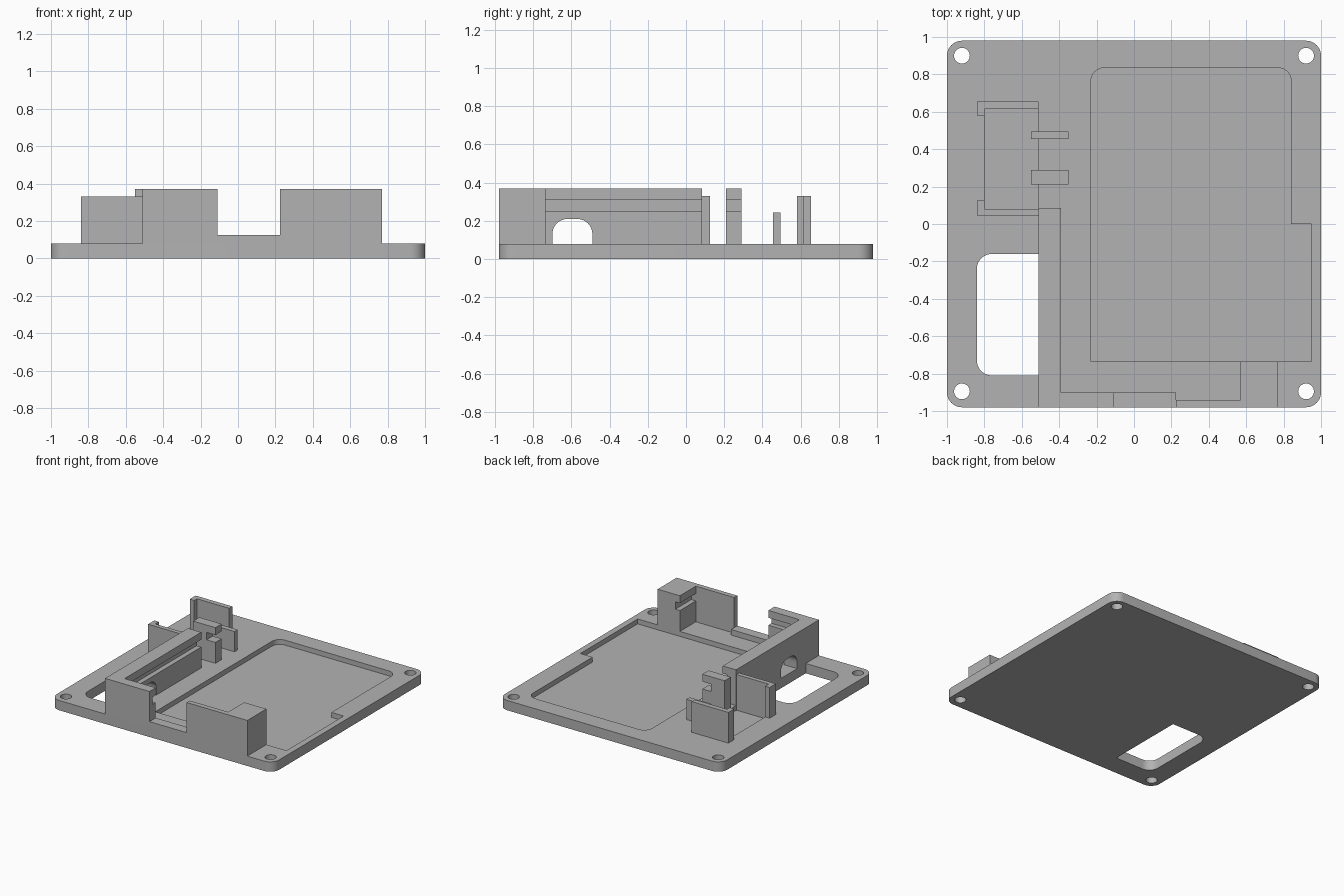
import bpy
from math import pi, cos, sin, radians
from mathutils import Vector, Matrix

if "Cube" in bpy.data.objects:
    bpy.data.objects.remove(bpy.data.objects["Cube"], do_unlink=True)

grey = bpy.data.materials.new("plain grey")
grey.use_nodes = True
COLOR = (0.45, 0.45, 0.45, 1)
grey.diffuse_color = COLOR
grey.node_tree.nodes["Principled BSDF"].inputs["Base Color"].default_value = COLOR

TOP, FLOOR = 0.08, 0.04     # plate top and recess floor
HIGH, SIDE = 0.37, 0.33     # rail and cradle heights


def rounded(points, steps=8):
    """Outline from (x, y) or (x, y, radius) corners; right angles become arcs."""
    out = []
    for i, p in enumerate(points):
        c = Vector(p[:2])
        if len(p) == 2:
            out.append(c)
            continue
        a = (Vector(points[i - 1][:2]) - c).normalized()
        b = (Vector(points[(i + 1) % len(points)][:2]) - c).normalized()
        centre = c + (a + b) * p[2]
        for k in range(steps + 1):
            t = k / steps * pi / 2
            out.append(centre - (b * cos(t) + a * sin(t)) * p[2])
    return out


def rect(x0, x1, y0, y1):
    return [(x0, y0), (x1, y0), (x1, y1), (x0, y1)]


def prism(name, points, z0, z1):
    ring = rounded(points)
    n = len(ring)
    verts = [(p.x, p.y, z) for z in (z0, z1) for p in ring]
    faces = [tuple(reversed(range(n))), tuple(range(n, 2 * n))]
    faces += [(i, (i + 1) % n, n + (i + 1) % n, n + i) for i in range(n)]
    mesh = bpy.data.meshes.new(name)
    mesh.from_pydata(verts, [], faces)
    mesh.materials.append(grey)
    obj = bpy.data.objects.new(name, mesh)
    bpy.context.collection.objects.link(obj)
    return obj


def cut(obj, cutter):
    cutter.hide_render = True
    mod = obj.modifiers.new("cut", "BOOLEAN")
    mod.operation, mod.solver, mod.object = "DIFFERENCE", "EXACT", cutter
    bpy.context.view_layer.update()
    deps = bpy.context.evaluated_depsgraph_get()
    mesh = bpy.data.meshes.new_from_object(obj.evaluated_get(deps))
    obj.modifiers.clear()
    obj.data = mesh
    bpy.data.objects.remove(cutter, do_unlink=True)


# Base plate with rounded corners
R = 0.08
base = prism("base_plate", [(-1, -0.98, R), (1, -0.98, R), (1, 0.98, R), (-1, 0.98, R)], 0, TOP)

# Corner screw holes
for x in (-0.92, 0.92):
    for y in (-0.895, 0.9):
        circle = [(x + 0.042 * cos(k * pi / 16), y + 0.042 * sin(k * pi / 16)) for k in range(32)]
        cut(base, prism("hole_cutter", circle, -0.1, 0.2))

# Through window, large stepped recess and small cradle recess
cut(base, prism("window_cutter", [(-0.84, -0.81, R), (-0.51, -0.81), (-0.51, -0.16),
                                  (-0.84, -0.16, R)], -0.1, 0.2))
cut(base, prism("recess_cutter", [(-0.23, -0.735), (0.95, -0.735), (0.95, 0), (0.84, 0),
                                  (0.84, 0.835, 0.07), (-0.23, 0.835, 0.07)], FLOOR, 0.2))
cut(base, prism("cradle_cutter", rect(-0.80, -0.51, 0.08, 0.615), FLOOR, 0.2))

# Long side rail turning into the front wall
rail = prism("side_rail", [(-0.51, -0.98), (-0.11, -0.98), (-0.11, -0.9), (-0.39, -0.9),
                           (-0.39, 0.085), (-0.51, 0.085)], TOP, HIGH)

# Arched cable passage through the rail
arch = prism("arch_cutter", [(-0.7, 0), (-0.49, 0), (-0.49, 0.21, R), (-0.7, 0.21, R)], -0.7, -0.3)
arch.data.transform(Matrix(((0, 0, 1, 0), (1, 0, 0, 0), (0, 1, 0, 0), (0, 0, 0, 1))))
cut(rail, arch)

# Front corner block, low sill and posts
block = prism("front_block", [(0.225, -0.98), (0.77, -0.98), (0.77, -0.735), (0.57, -0.735),
                              (0.57, -0.94), (0.225, -0.94)], TOP, HIGH)
sill = prism("front_sill", rect(-0.11, 0.225, -0.98, -0.9), TOP, 0.125)
post = prism("slotted_post", rect(-0.55, -0.35, 0.21, 0.29), FLOOR, HIGH)
stop = prism("short_post", rect(-0.55, -0.35, 0.455, 0.495), FLOOR, 0.245)

# Slot for a board, cut through every part that grips it
for part in (rail, block, post):
    cut(part, prism("slot_cutter", rect(-0.43, 0.61, -0.94, 0.5), 0.25, 0.31))

# Cradle end walls with lips
front_cradle = prism("cradle_front_wall", [(-0.84, 0.045), (-0.51, 0.045), (-0.51, 0.08),
                                           (-0.80, 0.08), (-0.80, 0.125), (-0.84, 0.125)], TOP, SIDE)
back_cradle = prism("cradle_back_wall", [(-0.84, 0.58), (-0.80, 0.58), (-0.80, 0.615),
                                         (-0.51, 0.615), (-0.51, 0.655), (-0.84, 0.655)], TOP, SIDE)

# Smooth only the rounded corners
bpy.ops.object.select_all(action="DESELECT")
for part in (base, rail):
    part.select_set(True)
bpy.context.view_layer.objects.active = base
bpy.ops.object.shade_smooth_by_angle(angle=radians(30))
